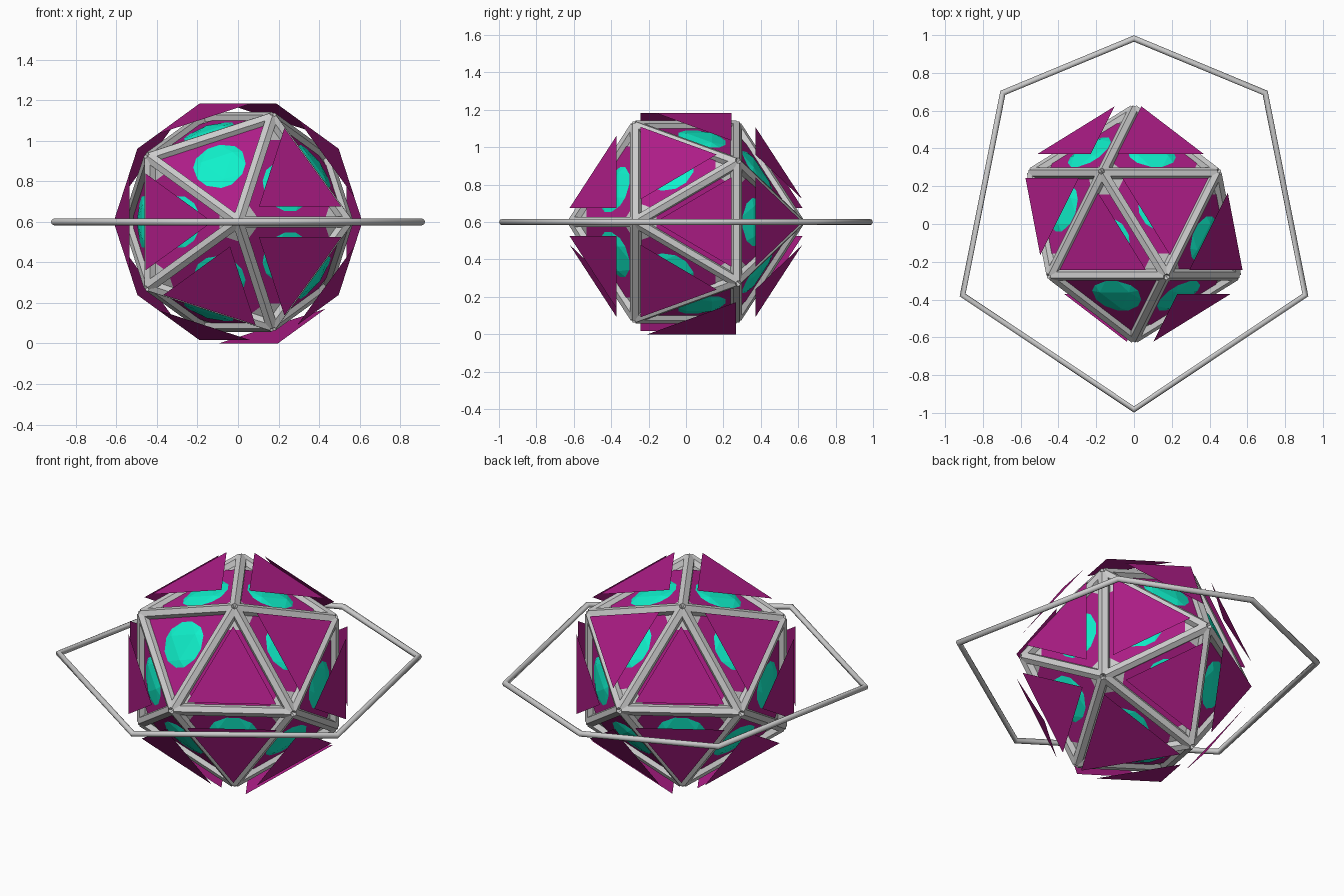
import bpy, bmesh
from math import sin, cos, radians, pi
from mathutils import Vector, Matrix

if "Cube" in bpy.data.objects:
    bpy.data.objects.remove(bpy.data.objects["Cube"])

C = Vector((0, 0, 0.6))
R = 0.6


def material(name, col):
    m = bpy.data.materials.new(name)
    m.diffuse_color = (*col, 1)
    m.use_nodes = True
    m.node_tree.nodes["Principled BSDF"].inputs["Base Color"].default_value = m.diffuse_color
    return m


magenta = material("magenta", (0.42, 0.012, 0.24))
cyan = material("cyan", (0.005, 0.88, 0.6))


def finish(bm, name, mat=None):
    me = bpy.data.meshes.new(name)
    bm.to_mesh(me)
    bm.free()
    ob = bpy.data.objects.new(name, me)
    ob.location = C
    if mat:
        me.materials.append(mat)
    bpy.context.collection.objects.link(ob)
    return ob


# icosahedron layout with its five-fold axis front to back
def ring_point(deg, y):
    a = radians(deg)
    return Vector((2 * cos(a), y, 2 * sin(a))) * R / 5 ** 0.5


front = [ring_point(72 * i, -1) for i in range(5)]
back = [ring_point(72 * i + 36, 1) for i in range(5)]
pole_f, pole_b = Vector((0, -R, 0)), Vector((0, R, 0))

faces = []
for i in range(5):
    j = (i + 1) % 5
    faces.append(("front", i, [pole_f, front[i], front[j]]))
    faces.append(("belt_front", i, [front[i], front[j], back[i]]))
    faces.append(("belt_back", i, [back[i - 1], back[i], front[i]]))
    faces.append(("back", i, [pole_b, back[i], back[j]]))
for _, _, t in faces:
    if (t[1] - t[0]).cross(t[2] - t[0]).dot(t[0]) < 0:
        t.reverse()


def add_face(bm, pts):
    bm.faces.new([bm.verts.new(p) for p in pts])


# grey body, inner skin and floating panels
body, skin, panels = bmesh.new(), bmesh.new(), bmesh.new()
for kind, i, t in faces:
    c = sum(t, Vector()) / 3
    add_face(body, [p * 0.992 for p in t])
    open_face = kind == "front" and i == 1
    big = kind == "belt_back" and i == 4
    tri = [c + (p - c) * 0.87 for p in t]
    if open_face:
        add_face(skin, tri)
    else:
        cut = []
        for n in range(3):
            cut.append(tri[n].lerp(tri[n - 1], 0.14))
            cut.append(tri[n].lerp(tri[(n + 1) % 3], 0.14))
        add_face(skin, cut)
        k, s = (1.22, 0.885) if big else (1.2, 0.76)
        add_face(panels, [c * k + (p - c) * s for p in t])
finish(body, "inner_body")
finish(skin, "inner_skin", magenta)
finish(panels, "floating_panels", magenta)

# six-sided struts along every edge
verts = front + back + [pole_f, pole_b]
bm = bmesh.new()
for a in range(12):
    for b in range(a):
        p, q = verts[a], verts[b]
        if (p - q).length > R * 1.1:
            continue
        z = (p - q).normalized()
        y = (p + q).normalized()
        x = y.cross(z)
        m = Matrix((x, y, z)).transposed().to_4x4()
        m.translation = (p + q) / 2
        bmesh.ops.create_cone(bm, cap_ends=True, segments=6, radius1=0.032,
                              radius2=0.032, depth=(p - q).length, matrix=m)
finish(bm, "frame_struts")

# glowing core that pokes through the skin
bm = bmesh.new()
for _, _, t in faces:
    add_face(bm, t)
bmesh.ops.remove_doubles(bm, verts=bm.verts[:], dist=1e-4)
for _ in range(2):
    bmesh.ops.subdivide_edges(bm, edges=bm.edges[:], cuts=1, use_grid_fill=True)
    for v in bm.verts:
        v.co = v.co.normalized() * 0.5
finish(bm, "core", cyan)

# orbit ring, a six-cornered tube
cu = bpy.data.curves.new("orbit_ring", 'CURVE')
cu.dimensions = '3D'
cu.bevel_depth = 0.017
cu.bevel_resolution = 2
angles = [90, 45, -22.5, -90, 202.5, 135]
sp = cu.splines.new('POLY')
sp.points.add(len(angles) - 1)
for pt, a in zip(sp.points, angles):
    pt.co = (0.982 * cos(radians(a)), 0.982 * sin(radians(a)), 0, 1)
sp.use_cyclic_u = True
ring = bpy.data.objects.new("orbit_ring", cu)
ring.location = C
bpy.context.collection.objects.link(ring)
